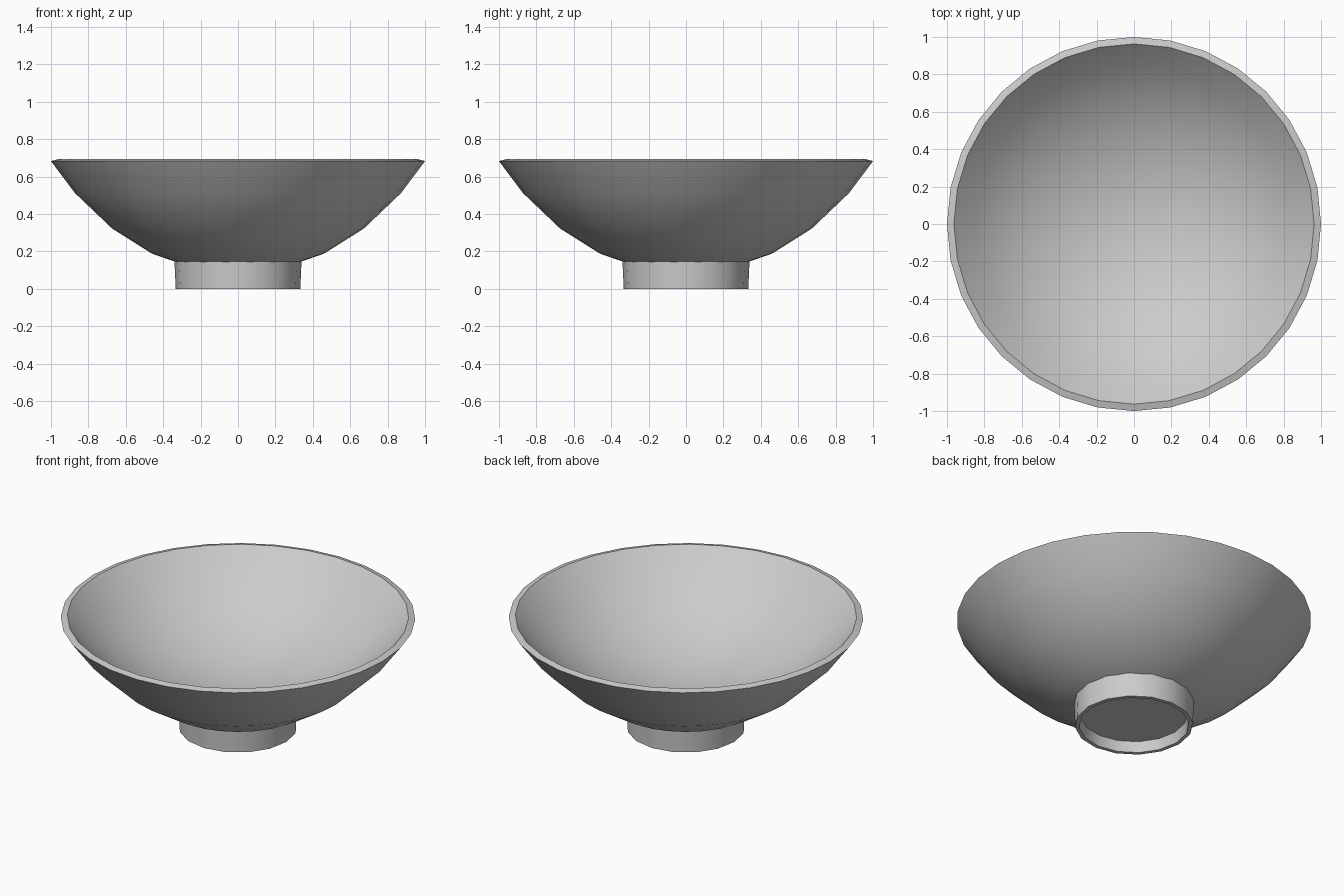
import bpy
import bmesh
import math

cube = bpy.data.objects.get("Cube")
if cube:
    bpy.data.objects.remove(cube, do_unlink=True)

# One plain grey for the whole piece
grey = bpy.data.materials.new("stone_grey")
grey.use_nodes = True
colour = (0.6, 0.6, 0.6, 1.0)
grey.diffuse_color = colour
grey.node_tree.nodes["Principled BSDF"].inputs["Base Color"].default_value = colour


def lathe(name, profile, sides, sharp_angle):
    """Spin an (radius, height) profile around z."""
    bm = bmesh.new()
    verts = [bm.verts.new((r, 0, z)) for r, z in profile]
    edges = [bm.edges.new(pair) for pair in zip(verts, verts[1:])]
    bmesh.ops.spin(bm, geom=verts + edges, cent=(0, 0, 0), axis=(0, 0, 1),
                   angle=math.tau, steps=sides, use_merge=True)
    bmesh.ops.remove_doubles(bm, verts=bm.verts, dist=0.0005)
    bmesh.ops.recalc_face_normals(bm, faces=bm.faces)
    mesh = bpy.data.meshes.new(name)
    bm.to_mesh(mesh)
    bm.free()
    mesh.materials.append(grey)
    obj = bpy.data.objects.new(name, mesh)
    bpy.context.collection.objects.link(obj)
    bpy.ops.object.select_all(action='DESELECT')
    obj.select_set(True)
    bpy.context.view_layer.objects.active = obj
    bpy.ops.object.shade_smooth_by_angle(angle=math.radians(sharp_angle))
    return obj


# Bowl: outer wall, thin rim, and a shallower round hollow inside
outer = [(0, 0.068), (0.235, 0.11), (0.46, 0.188), (0.673, 0.322), (0.873, 0.513), (1.0, 0.683)]
rim_radius, rim_height, hollow_radius, rings = 0.963, 0.693, 1.26, 6
rim_angle = math.asin(rim_radius / hollow_radius)
hollow_centre = rim_height + hollow_radius * math.cos(rim_angle)
angles = [rim_angle * (1 - i / rings) for i in range(rings + 1)]
inner = [(hollow_radius * math.sin(a), hollow_centre - hollow_radius * math.cos(a)) for a in angles]
lathe("bowl", outer + inner, 32, 35)

# Foot: open ring with a recessed floor
foot = [(0, 0.065), (0.3, 0.065), (0.31, 0), (0.333, 0), (0.34, 0.155)]
lathe("foot_ring", foot, 16, 35)
